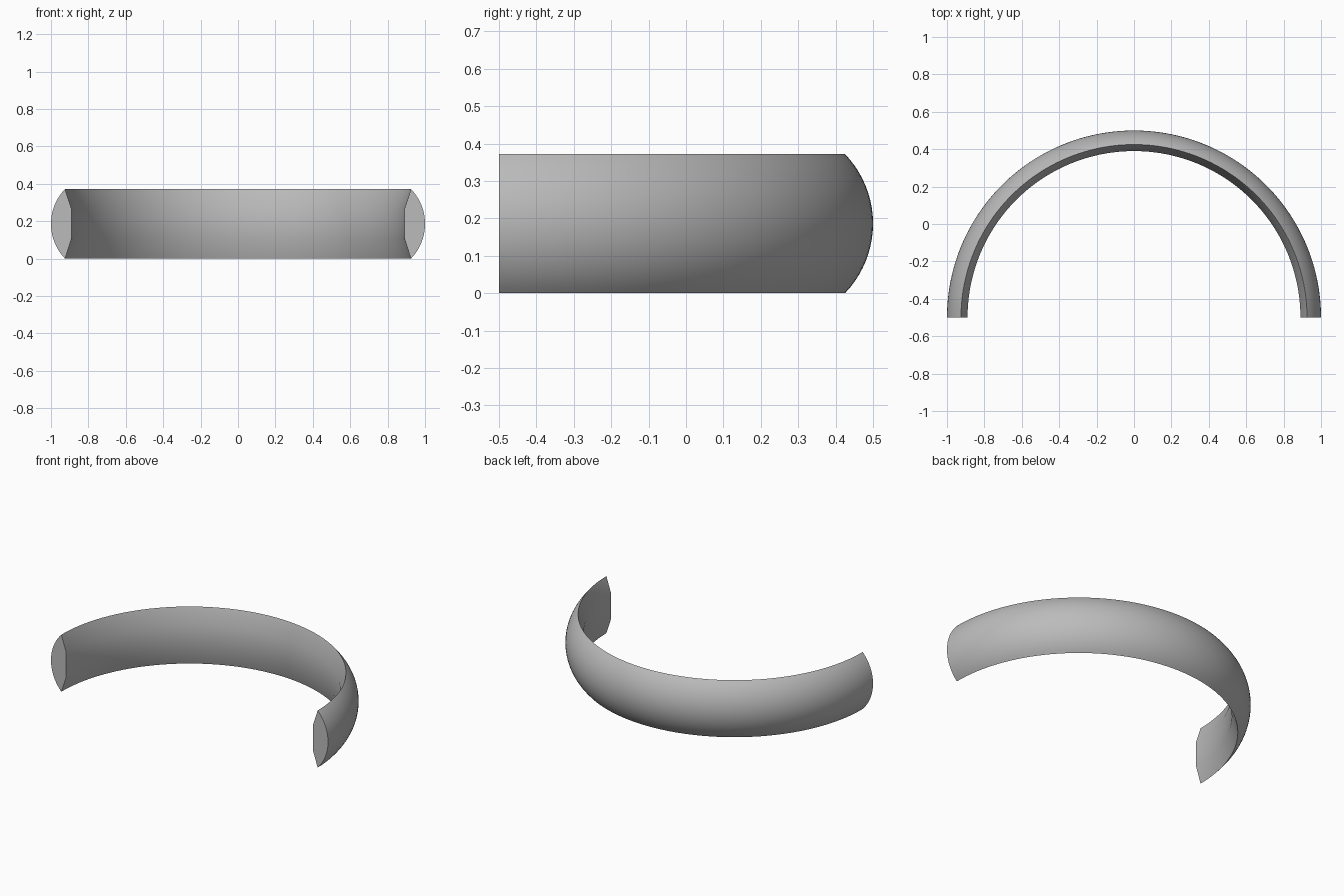
import bpy, bmesh
from math import radians, pi, sin, cos, asin
from mathutils import Vector

cube = bpy.data.objects.get("Cube")
if cube:
    bpy.data.objects.remove(cube, do_unlink=True)

HEIGHT, RADIUS, RIM, INNER = 0.372, 1.0, 0.925, 0.89
CENTRE_Y = -0.5
ARC_STEPS, SPIN_STEPS = 20, 96

# Plain grey material
grey = bpy.data.materials.new("plain grey")
grey.use_nodes = True
colour = (0.5, 0.5, 0.5, 1)
grey.diffuse_color = colour
grey.node_tree.nodes["Principled BSDF"].inputs["Base Color"].default_value = colour

# Cross-section: bulged outer arc, flat inner band with chamfers to the rims
half = HEIGHT / 2
bulge = RADIUS - RIM
arc_r = (half ** 2 + bulge ** 2) / (2 * bulge)
spread = asin(half / arc_r)
profile = []
for i in range(ARC_STEPS + 1):
    a = spread * (2 * i / ARC_STEPS - 1)
    profile.append((RADIUS - arc_r + arc_r * cos(a), half + arc_r * sin(a)))
profile += [(INNER, half + 0.08), (INNER, half - 0.08)]

# Sweep the section half a turn, closing both ends
bm = bmesh.new()
rings = []
for s in range(SPIN_STEPS + 1):
    t = pi * s / SPIN_STEPS
    rings.append([bm.verts.new(Vector((r * cos(t), CENTRE_Y + r * sin(t), z)))
                  for r, z in profile])
n = len(profile)
for a, b in zip(rings, rings[1:]):
    for i in range(n):
        j = (i + 1) % n
        bm.faces.new((a[i], b[i], b[j], a[j]))
bm.faces.new(rings[0])
bm.faces.new(rings[-1])
bmesh.ops.recalc_face_normals(bm, faces=bm.faces)

mesh = bpy.data.meshes.new("half_ring")
bm.to_mesh(mesh)
bm.free()
mesh.materials.append(grey)
ring = bpy.data.objects.new("half_ring", mesh)
bpy.context.collection.objects.link(ring)

# Smooth bands, sharp rims and end caps
bpy.ops.object.select_all(action='DESELECT')
ring.select_set(True)
bpy.context.view_layer.objects.active = ring
bpy.ops.object.shade_smooth_by_angle(angle=radians(30))
